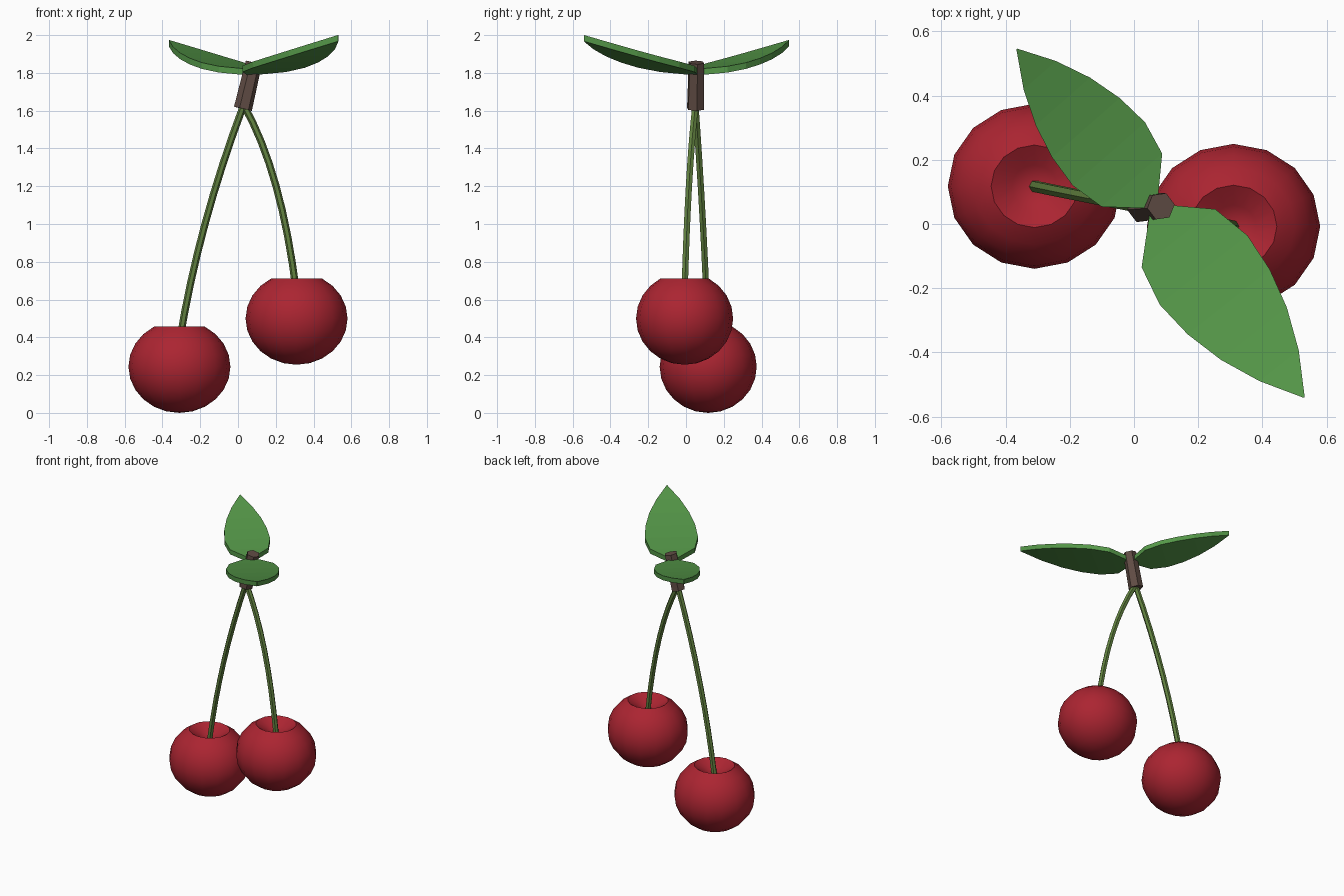
import bpy
import bmesh
from math import sin, cos, pi, radians
from mathutils import Vector

if "Cube" in bpy.data.objects:
    bpy.data.objects.remove(bpy.data.objects["Cube"], do_unlink=True)


def material(name, rgb):
    mat = bpy.data.materials.new(name)
    mat.use_nodes = True
    mat.diffuse_color = (*rgb, 1)
    bsdf = mat.node_tree.nodes["Principled BSDF"]
    bsdf.inputs["Base Color"].default_value = (*rgb, 1)
    bsdf.inputs["Roughness"].default_value = 0.7
    return mat


RED = material("cherry red", (0.41, 0.018, 0.031))
LEAF = material("leaf green", (0.09, 0.31, 0.065))
STEM = material("stem olive", (0.12, 0.22, 0.05))
BARK = material("bark brown", (0.117, 0.073, 0.058))


def finish(bm, name, mat, smooth=False):
    bmesh.ops.recalc_face_normals(bm, faces=bm.faces)
    mesh = bpy.data.meshes.new(name)
    bm.to_mesh(mesh)
    bm.free()
    mesh.materials.append(mat)
    obj = bpy.data.objects.new(name, mesh)
    bpy.context.collection.objects.link(obj)
    if smooth:
        bpy.ops.object.select_all(action="DESELECT")
        obj.select_set(True)
        bpy.context.view_layer.objects.active = obj
        bpy.ops.object.shade_smooth_by_angle(angle=radians(32))
    return obj


def bridge(bm, a, b):
    """Join two closed rings of equal length with quads."""
    for i in range(len(a)):
        j = (i + 1) % len(a)
        bm.faces.new((a[i], a[j], b[j], b[i]))


def tube(name, path, radii, mat, sides=6, turn=0.0):
    """Capped prism swept along a path."""
    bm = bmesh.new()
    rings = []
    for i, p in enumerate(path):
        along = (path[min(i + 1, len(path) - 1)] - path[max(i - 1, 0)]).normalized()
        v = along.cross(Vector((1, 0, 0))).normalized()
        u = v.cross(along)
        angles = [turn + 2 * pi * k / sides for k in range(sides)]
        rings.append([bm.verts.new(p + radii[i] * (u * cos(a) + v * sin(a))) for a in angles])
    for a, b in zip(rings, rings[1:]):
        bridge(bm, a, b)
    bm.faces.new(rings[0])
    bm.faces.new(rings[-1])
    return finish(bm, name, mat)


def cherry(name, centre):
    """Squashed sphere whose crown is pressed in to a dimple."""
    rx, ry, rz, sides, bands = 0.27, 0.257, 0.2445, 16, 12
    bm = bmesh.new()
    rings = []
    for band in range(1, bands):
        polar = pi * band / bands
        r, z = sin(polar), rz * cos(polar)
        if band == 1:
            z = rz * cos(pi / 6) - 0.04
        rings.append([bm.verts.new(centre + Vector((rx * r * cos(a), ry * r * sin(a), z)))
                      for a in (2 * pi * k / sides for k in range(sides))])
    for a, b in zip(rings, rings[1:]):
        bridge(bm, a, b)
    dimple = bm.verts.new(centre + Vector((0, 0, rz * cos(pi / 6) - 0.075)))
    bottom = bm.verts.new(centre - Vector((0, 0, rz)))
    for pole, ring in ((dimple, rings[0]), (bottom, rings[-1])):
        for k in range(sides):
            bm.faces.new((pole, ring[k], ring[(k + 1) % sides]))
    return finish(bm, name, RED, smooth=True)


def leaf(name, base, tip):
    """Thick pointed blade curving gently upward to its tip."""
    run = Vector((tip.x - base.x, tip.y - base.y, 0))
    size = run.length / 0.758
    side = Vector((-run.y, run.x, 0)).normalized()
    widths = (0.012, 0.146, 0.174, 0.163, 0.131, 0.078, 0.002)
    thick = Vector((0, 0, 0.033))
    bm = bmesh.new()
    rings = []
    for i, w in enumerate(widths):
        t = i / (len(widths) - 1)
        mid = base + run * t
        mid.z += (tip.z - base.z) * (t + t * t) / 2
        a, b = mid + side * w * size, mid - side * w * size
        rings.append([bm.verts.new(p) for p in (a, b, b - thick, a - thick)])
    for a, b in zip(rings, rings[1:]):
        bridge(bm, a, b)
    bm.faces.new(rings[0])
    bm.faces.new(rings[-1])
    return finish(bm, name, LEAF)


# Fruits with their curved stems
fork = Vector((0.03, 0.05, 1.63))
fruits = (
    ("right", Vector((-0.31, 0.1175, 0.2445)), Vector((-0.21, 0.096, 0.995))),
    ("left", Vector((0.31, -0.0075, 0.4995)), Vector((0.232, 0.01, 1.275))),
)
for label, centre, bend in fruits:
    cherry(label + "_cherry", centre)
    foot = centre + Vector((0, 0, 0.13))
    steps = 8
    path = [fork * (1 - t) ** 2 + bend * 2 * t * (1 - t) + foot * t * t
            for t in (i / steps for i in range(steps + 1))]
    tube(label + "_stem", path, [0.019] * len(path), STEM)

# Twig joining the stems
tube("twig", [Vector((0.026, 0.051, 1.61)), Vector((0.084, 0.055, 1.855))],
     (0.049, 0.044), BARK, turn=radians(8))

# Pair of leaves
leaf("front_leaf", Vector((0.06, 0.055, 1.82)), Vector((0.53, -0.54, 2.0)))
leaf("back_leaf", Vector((0.065, 0.055, 1.82)), Vector((-0.365, 0.545, 1.974)))
